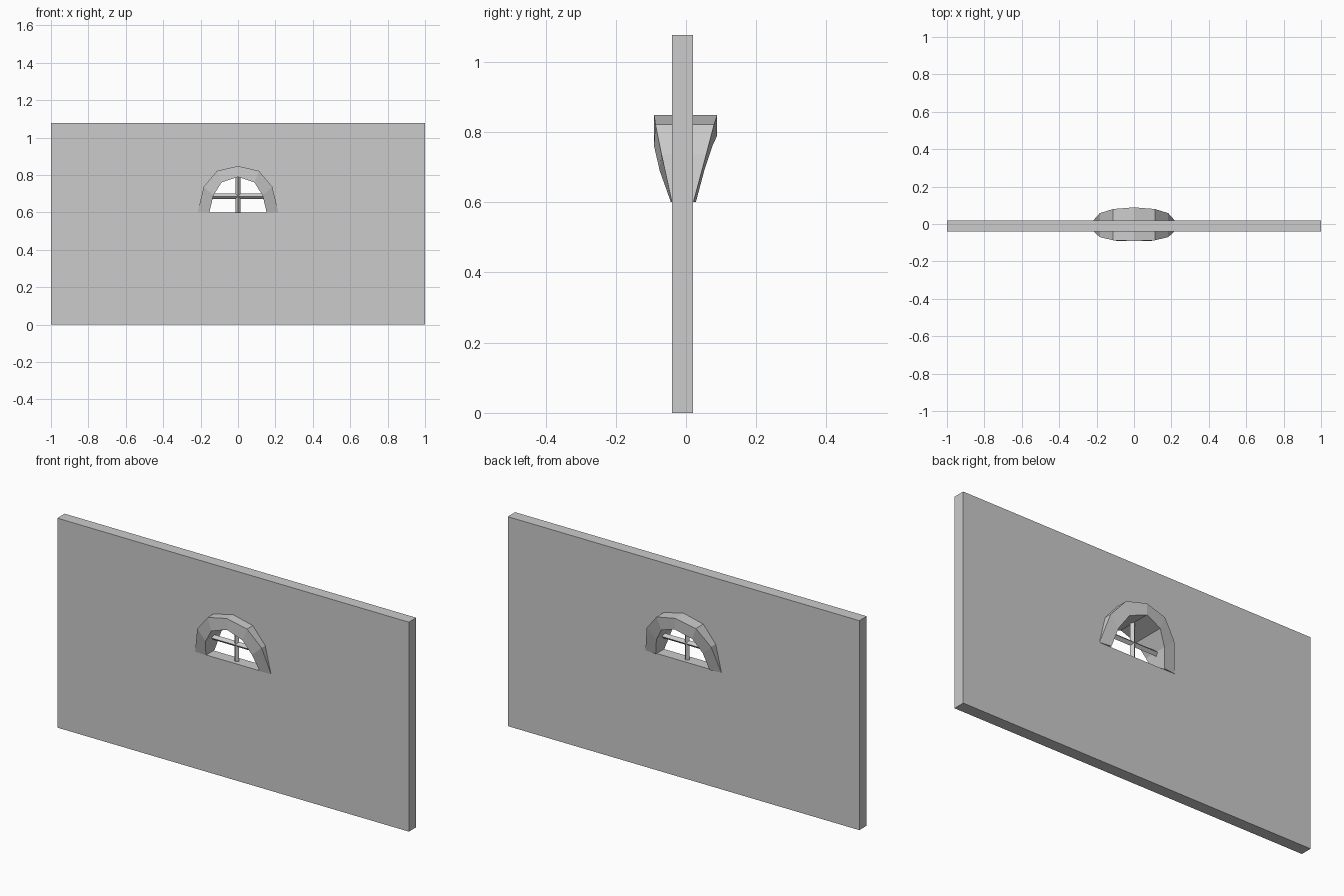
import bpy, bmesh, math

if "Cube" in bpy.data.objects:
    bpy.data.objects.remove(bpy.data.objects["Cube"])

FRONT, BACK = -0.04, 0.02          # wall planes
SILL = 0.60

# half arch from springing to crown:
# (x, z) and front/back reach in y, for the outer and inner edge
OUTER = [(0.216, 0.60, -0.040, 0.021), (0.183, 0.738, -0.070, 0.058),
         (0.112, 0.822, -0.087, 0.080), (0.0, 0.848, -0.091, 0.089)]
INNER = [(0.153, 0.60, -0.043, 0.028), (0.132, 0.69, -0.075, 0.052),
         (0.088, 0.76, -0.091, 0.075), (0.0, 0.790, -0.091, 0.089)]


def full(half):
    """Mirror a half arch across x = 0."""
    return half + [(-p[0],) + p[1:] for p in reversed(half[:-1])]


def make(name, verts, faces):
    me = bpy.data.meshes.new(name)
    me.from_pydata(verts, [], faces)
    bm = bmesh.new()
    bm.from_mesh(me)
    bmesh.ops.recalc_face_normals(bm, faces=bm.faces)
    bm.to_mesh(me)
    bm.free()
    ob = bpy.data.objects.new(name, me)
    bpy.context.collection.objects.link(ob)
    return ob


def loft(name, sections):
    """Skin equal-sized closed sections and cap both ends."""
    n = len(sections[0])
    verts = [v for s in sections for v in s]
    faces = [(i * n + j, i * n + (j + 1) % n, (i + 1) * n + (j + 1) % n, (i + 1) * n + j)
             for i in range(len(sections) - 1) for j in range(n)]
    faces += [tuple(range(n)), tuple(range(len(verts) - n, len(verts)))]
    return make(name, verts, faces)


# wall slab
y0, y1 = FRONT, BACK
wall = loft("wall", [[(x, y0, 0), (x, y1, 0), (x, y1, 1.077), (x, y0, 1.077)] for x in (-1, 1)])

# arched opening, cut midway inside the surround's thickness
arch = [((o[0] + i[0]) / 2, (o[1] + i[1]) / 2) for o, i in zip(full(OUTER), full(INNER))]
cutter = loft("opening_cutter", [[(x, y, z) for x, z in arch] for y in (-0.2, 0.2)])
cutter.hide_render = True
mod = wall.modifiers.new("opening", 'BOOLEAN')
mod.operation = 'DIFFERENCE'
mod.solver = 'EXACT'
mod.object = cutter
bpy.context.view_layer.objects.active = wall
bpy.ops.object.modifier_apply(modifier=mod.name)
bpy.data.objects.remove(cutter)

# flared arch surround, deepest at the crown
loft("arch_surround", [[(o[0], o[2], o[1]), (o[0], o[3], o[1]), (i[0], i[3], i[1]), (i[0], i[2], i[1])]
                       for o, i in zip(full(OUTER), full(INNER))])

# crossed diamond-section glazing bars
R, YC, ZC = 0.014, -0.01, 0.686
ring = [(R * math.cos(k * math.pi / 2), R * math.sin(k * math.pi / 2)) for k in range(4)]
loft("vertical_bar", [[(a, YC + b, z) for a, b in ring] for z in (SILL, 0.80)])
loft("horizontal_bar", [[(x, YC + a, ZC + b) for a, b in ring] for x in (-0.142, 0.142)])
